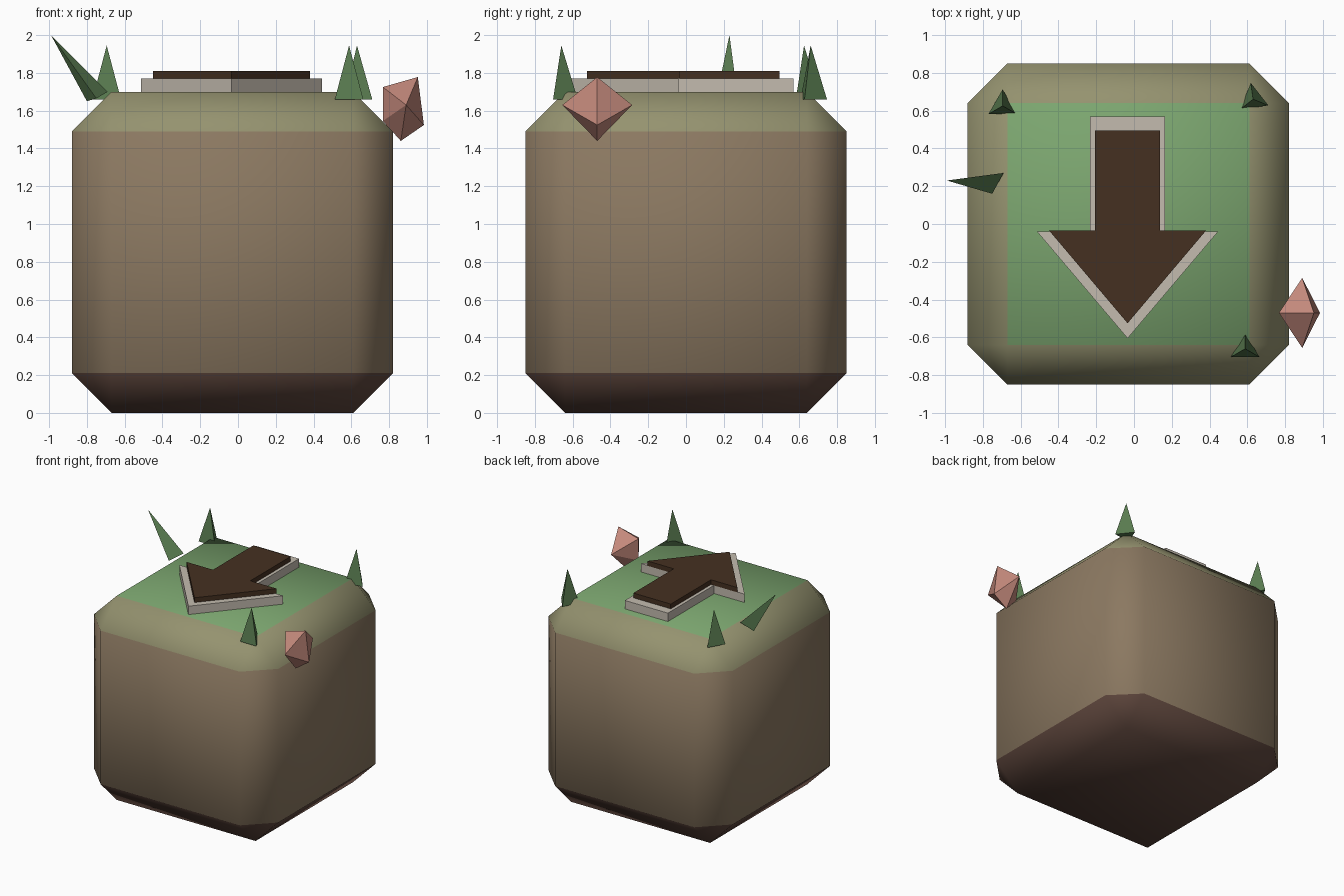
import bpy, bmesh, math
from mathutils import Matrix, Vector

if "Cube" in bpy.data.objects:
    bpy.data.objects.remove(bpy.data.objects["Cube"])


def material(name, rgb):
    m = bpy.data.materials.new(name)
    m.diffuse_color = (*rgb, 1)
    m.use_nodes = True
    m.node_tree.nodes["Principled BSDF"].inputs["Base Color"].default_value = m.diffuse_color
    return m


grass = material("grass", (0.20, 0.38, 0.16))
moss = material("mossy_earth", (0.30, 0.29, 0.16))
earth = material("earth", (0.26, 0.19, 0.12))
dark_earth = material("dark_earth", (0.11, 0.06, 0.045))
leaf = material("leaf", (0.10, 0.20, 0.08))
stone = material("pale_stone", (0.55, 0.50, 0.43))
wood = material("dark_wood", (0.06, 0.03, 0.015))
crystal = material("pink_crystal", (0.55, 0.25, 0.20))


def finish(bm, name, *mats):
    bmesh.ops.recalc_face_normals(bm, faces=bm.faces)
    me = bpy.data.meshes.new(name)
    bm.to_mesh(me)
    bm.free()
    for m in mats:
        me.materials.append(m)
    ob = bpy.data.objects.new(name, me)
    bpy.context.collection.objects.link(ob)
    return ob


def hull(name, points, mat):
    bm = bmesh.new()
    for p in points:
        bm.verts.new(p)
    bmesh.ops.convex_hull(bm, input=bm.verts)
    return finish(bm, name, mat)


def arrow(name, half_shaft, half_head, back, neck, tip, z0, z1, mat, cx=-0.034):
    # Half outline mirrored about the arrow's centre line, then extruded
    half = [(half_shaft, back), (half_shaft, neck), (half_head, neck)]
    outline = half + [(0, tip)] + [(-x, y) for x, y in reversed(half)]
    bm = bmesh.new()
    face = bm.faces.new([bm.verts.new((cx + x, y, z0)) for x, y in outline])
    ext = bmesh.ops.extrude_face_region(bm, geom=[face])["geom"]
    bmesh.ops.translate(bm, vec=(0, 0, z1 - z0),
                        verts=[g for g in ext if isinstance(g, bmesh.types.BMVert)])
    return finish(bm, name, mat)


# Chamfered earth block with grassy top, smooth shaded
bm = bmesh.new()
bmesh.ops.create_cube(bm, size=1.70, matrix=Matrix.Translation((-0.03, 0, 0.85)))
bmesh.ops.bevel(bm, geom=bm.edges[:], offset=0.21, segments=1, affect='EDGES')
bm.normal_update()
for f in bm.faces:
    nz = f.normal.z
    f.material_index = 0 if nz > 0.9 else 1 if nz > 0.3 else 2 if nz > -0.3 else 3
    f.smooth = True
finish(bm, "earth_block", grass, moss, earth, dark_earth)

# Layered arrow plate on top
arrow("arrow_border", 0.198, 0.479, 0.57, -0.04, -0.605, 1.69, 1.77, stone)
arrow("arrow_plate", 0.172, 0.415, 0.495, -0.035, -0.525, 1.77, 1.81, wood)

# Upright three-sided grass spikes
for i, (x, y, turn) in enumerate([(-0.695, 0.625, 0), (0.63, 0.66, 8), (0.588, -0.66, 0)]):
    base = [(x + 0.087 * math.cos(a), y + 0.087 * math.sin(a), 1.66)
            for a in (math.radians(90 + turn + 120 * k) for k in range(3))]
    hull(f"grass_spike_{i + 1}", base + [(x, y, 1.945)], leaf)

# Long spike leaning over the left edge
hull("leaning_spike", [(-0.69, 0.27, 1.70), (-0.75, 0.16, 1.665), (-0.80, 0.25, 1.65),
                       (-0.99, 0.23, 2.0)], leaf)

# Faceted crystal on the right edge
ring = [(0.767, 1.725), (0.952, 1.778), (0.984, 1.524), (0.862, 1.44), (0.767, 1.545)]
hull("crystal", [(x, -0.47, z) for x, z in ring]
     + [(0.89, -0.47 + s * 0.185, 1.63) for s in (-1, 1)], crystal)
